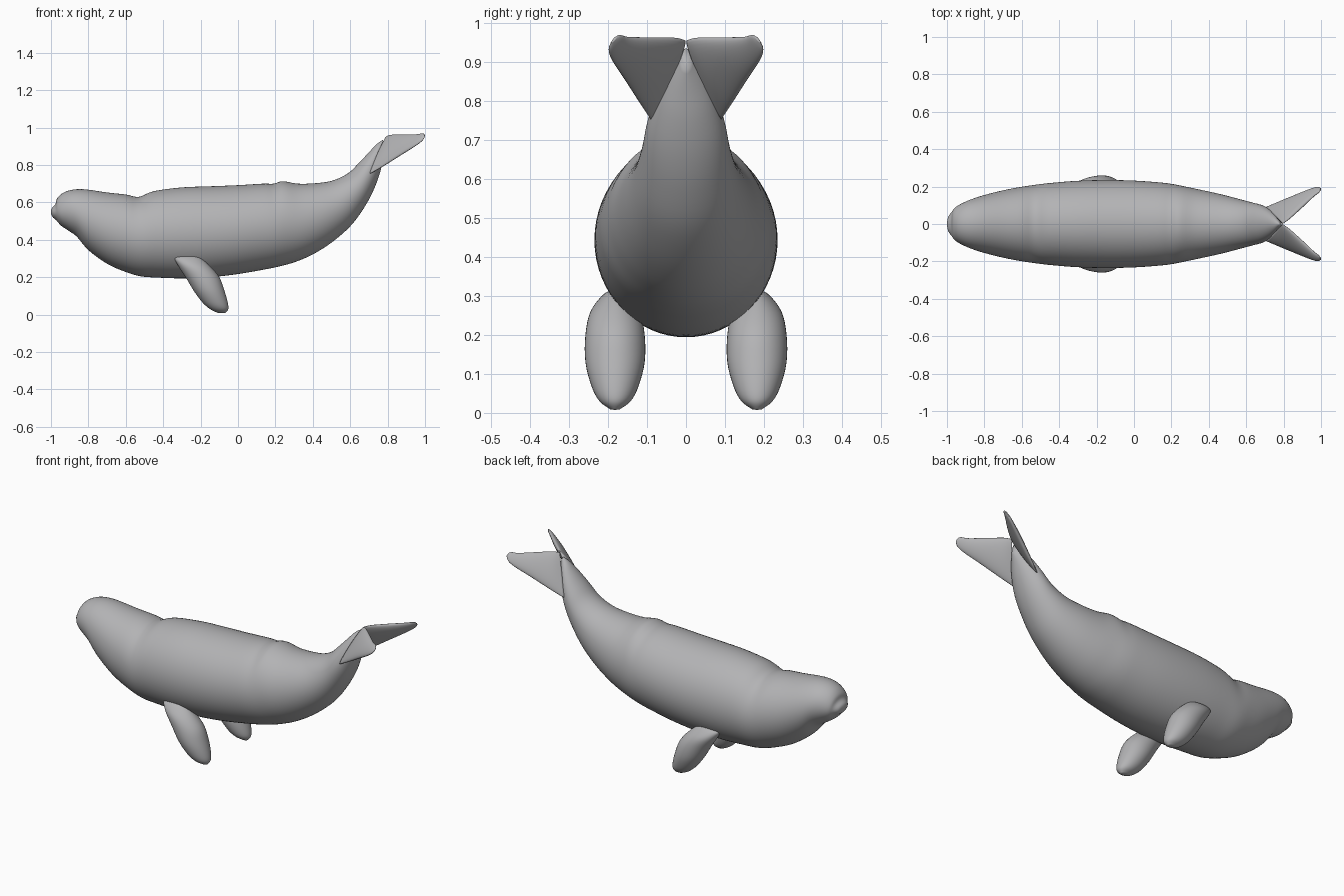
import bpy, math
from mathutils import Vector

skin = bpy.data.materials.new("whale grey")
skin.diffuse_color = (0.45, 0.45, 0.46, 1)


def spline(a, b, c, d, t):
    return 0.5 * (2 * b + (c - a) * t + (2 * a - 5 * b + 4 * c - d) * t * t
                  + (3 * b - a - 3 * c + d) * t ** 3)


def loft(name, sections, sides=40, steps=4, mirror=False):
    """Skin ellipses; each section = (edge point, opposite edge, half thickness vector)."""
    s = [tuple(Vector(v) for v in sec) for sec in sections]
    s = [s[0]] + s + [s[-1]]
    rings = []
    for i in range(1, len(s) - 2):
        for k in range(steps):
            rings.append([spline(*(s[i + j][m] for j in (-1, 0, 1, 2)), k / steps)
                          for m in range(3)])
    rings.append(s[-1])
    verts, faces = [], []
    for p, q, w in rings:
        for j in range(sides):
            a = 2 * math.pi * j / sides
            verts.append((p + q) / 2 + (p - q) / 2 * math.cos(a) + w * math.sin(a))
    n = len(rings)
    for i in range(n - 1):
        for j in range(sides):
            k = (j + 1) % sides
            faces.append((i * sides + j, i * sides + k,
                          (i + 1) * sides + k, (i + 1) * sides + j))
    faces += [tuple(reversed(range(sides))), tuple(range((n - 1) * sides, n * sides))]
    me = bpy.data.meshes.new(name)
    me.from_pydata(verts, [], faces)
    import bmesh
    bm = bmesh.new()
    bm.from_mesh(me)
    bmesh.ops.recalc_face_normals(bm, faces=bm.faces)
    bm.to_mesh(me)
    bm.free()
    me.shade_smooth()
    me.materials.append(skin)
    ob = bpy.data.objects.new(name, me)
    bpy.context.collection.objects.link(ob)
    if mirror:
        ob.modifiers.new("mirror", 'MIRROR').use_axis = (False, True, False)
        ob.modifiers["mirror"].use_mirror_merge = False
    return ob


# Body: top x, top z, bottom x, bottom z, half width
body = [
    (-1.0, .555, -1.0, .54, .008), (-.995, .57, -.99, .52, .04),
    (-.977, .59, -.972, .505, .065), (-.968, .62, -.945, .475, .088),
    (-.94, .648, -.90, .445, .11), (-.89, .667, -.86, .415, .13),
    (-.82, .67, -.80, .345, .152), (-.70, .653, -.70, .272, .18),
    (-.60, .642, -.60, .228, .199), (-.53, .63, -.52, .205, .21),
    (-.45, .66, -.43, .198, .22), (-.30, .68, -.30, .194, .231),
    (-.15, .686, -.15, .2, .235), (.0, .692, .0, .217, .232),
    (.13, .70, .15, .243, .222), (.19, .70, .23, .26, .213),
    (.24, .713, .31, .283, .2), (.32, .70, .40, .322, .182),
    (.42, .703, .50, .385, .16), (.51, .718, .60, .472, .135),
    (.59, .757, .67, .565, .115), (.65, .815, .72, .655, .10),
    (.70, .868, .755, .745, .075), (.74, .91, .775, .82, .045),
    (.775, .935, .79, .88, .012),
]
loft("body", [((a, 0, b), (c, 0, d), (0, w, 0)) for a, b, c, d, w in body], 64)

# Flippers: front edge x, z, back edge x, z, half thickness
flipper = [
    (-.30, .312, -.25, .315, .008), (-.338, .303, -.205, .305, .03),
    (-.322, .265, -.145, .255, .063), (-.28, .2, -.10, .2, .076),
    (-.235, .125, -.075, .135, .076), (-.19, .065, -.056, .07, .06),
    (-.15, .03, -.052, .03, .04), (-.11, .01, -.068, .008, .012),
]
loft("flippers", [((a, .182, b), (c, .182, d), (0, w, 0))
                  for a, b, c, d, w in flipper], mirror=True)

# Tail flukes: leading edge, trailing edge, half thickness
fluke = [
    ((.705, .09, .752), (.795, .002, .955), .012),
    ((.77, .115, .79), (.825, .025, .962), .02),
    ((.87, .155, .853), (.89, .085, .963), .02),
    ((.95, .188, .903), (.955, .145, .964), .013),
    ((.985, .197, .93), (.985, .167, .969), .008),
    ((1.0, .19, .952), (.995, .178, .966), .003),
]
normal = Vector((.55, -.78, -.33)).normalized()
loft("tail_flukes", [(p, q, normal * w) for p, q, w in fluke], 32, mirror=True)
